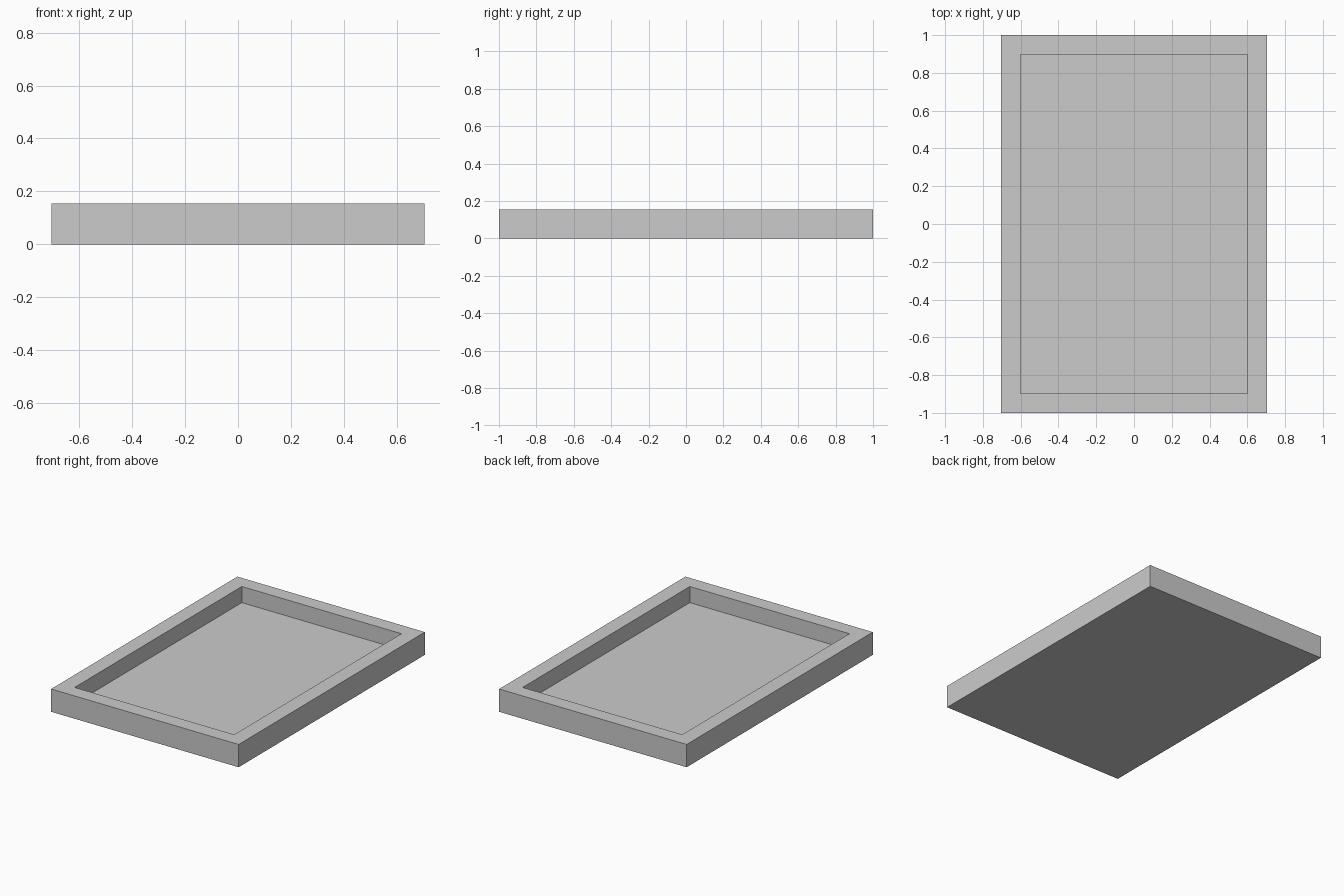
import bpy
import bmesh

cube = bpy.data.objects.get("Cube")
if cube:
    bpy.data.objects.remove(cube, do_unlink=True)

# Overall half sizes, recess half sizes, heights
OUTER = (0.705, 1.0)
INNER = (0.6, 0.898)
HEIGHT = 0.155
FLOOR = 0.045

# Plain grey material
GREY = (0.6, 0.6, 0.6, 1.0)
grey = bpy.data.materials.new("plain_grey")
grey.use_nodes = True
grey.diffuse_color = GREY
grey.node_tree.nodes["Principled BSDF"].inputs["Base Color"].default_value = GREY


def ring(bm, half, z):
    """Add a rectangle of four vertices, counter-clockwise from above."""
    x, y = half
    return [bm.verts.new((sx * x, sy * y, z))
            for sx, sy in ((-1, -1), (1, -1), (1, 1), (-1, 1))]


# Shallow rectangular tray: outer walls, flat rim, recess walls and floor
bm = bmesh.new()
loops = [ring(bm, OUTER, 0), ring(bm, OUTER, HEIGHT),
         ring(bm, INNER, HEIGHT), ring(bm, INNER, FLOOR)]
for low, high in zip(loops, loops[1:]):
    for i in range(4):
        j = (i + 1) % 4
        bm.faces.new((low[i], low[j], high[j], high[i]))
bm.faces.new(reversed(loops[0]))
bm.faces.new(loops[-1])
bmesh.ops.recalc_face_normals(bm, faces=bm.faces)

mesh = bpy.data.meshes.new("framed_tray")
bm.to_mesh(mesh)
bm.free()
mesh.materials.append(grey)
tray = bpy.data.objects.new("framed_tray", mesh)
bpy.context.collection.objects.link(tray)
